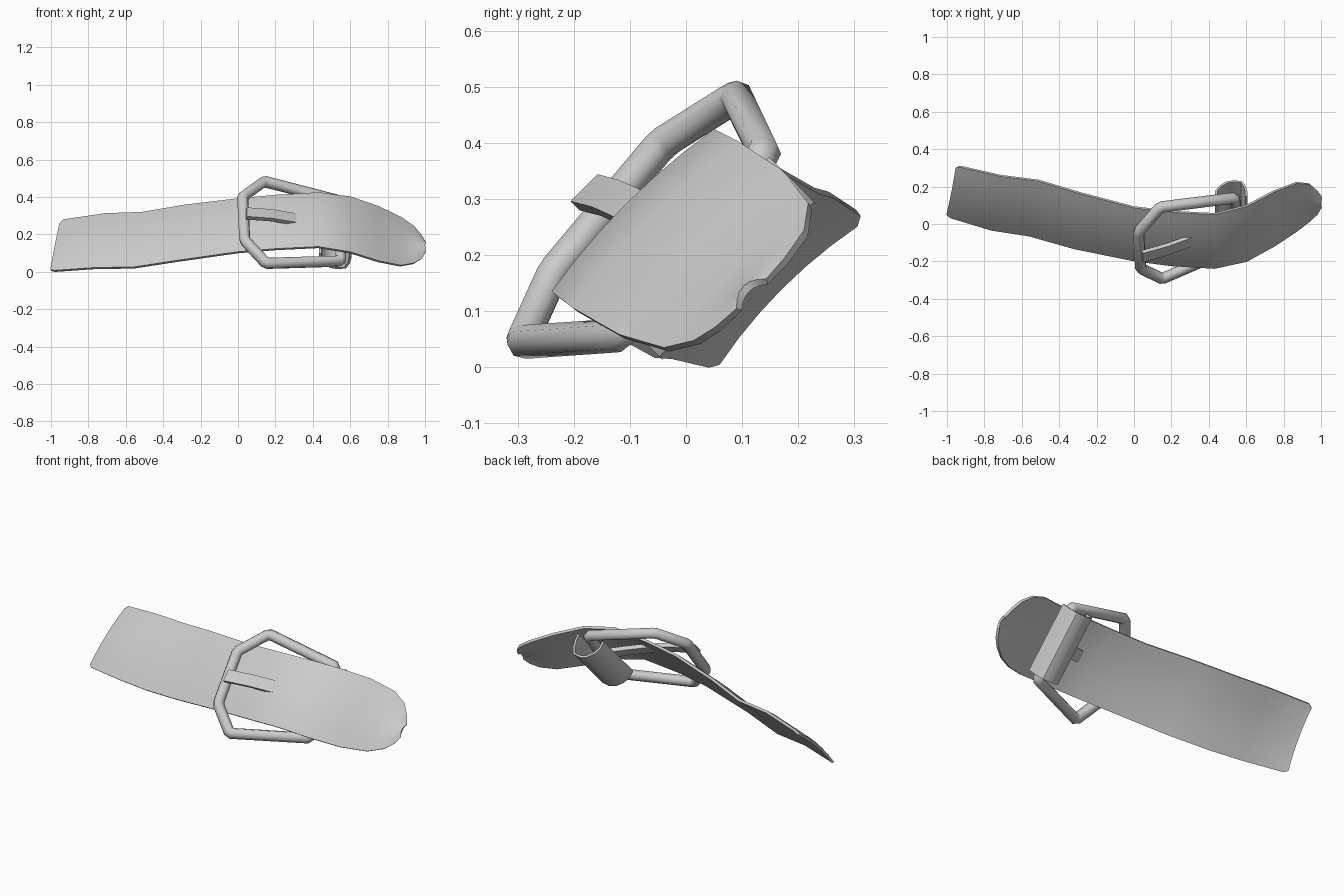
import bpy
import bmesh
import math
from mathutils import Vector

cube = bpy.data.objects.get("Cube")
if cube:
    bpy.data.objects.remove(cube, do_unlink=True)

grey = bpy.data.materials.new("plain grey")
grey.use_nodes = True
shade = (0.6, 0.6, 0.6, 1.0)
grey.diffuse_color = shade
grey.node_tree.nodes["Principled BSDF"].inputs["Base Color"].default_value = shade


def tilt(along, across, depth):
    """Strap coordinates (along, across, depth) to the leaning world frame."""
    lean = math.sqrt(0.5)
    return Vector((along, (across + depth) * lean, (across - depth) * lean))


def finish(obj, angle=40):
    """Turn modifiers and curves into a plain mesh, then shade it."""
    bpy.ops.object.select_all(action="DESELECT")
    obj.select_set(True)
    bpy.context.view_layer.objects.active = obj
    bpy.ops.object.convert(target="MESH")
    obj = bpy.context.view_layer.objects.active
    obj.data.materials.clear()
    obj.data.materials.append(grey)
    bpy.ops.object.shade_smooth_by_angle(angle=math.radians(angle))
    return obj


def sheet(name, stations, thickness, columns=6, skew=0.0, camber=0.0):
    """Thick band through stations of (along, low side, high side, depth)."""
    bm = bmesh.new()
    rows = []
    for along, low, high, depth in stations:
        row = []
        for i in range(columns + 1):
            t = i / columns
            shift = skew * t * min(1, max(0, -2 * along))
            bulge = camber * 4 * t * (1 - t)
            point = tilt(along + shift, low + (high - low) * t, depth - bulge)
            row.append(bm.verts.new(point))
        rows.append(row)
    for a, b in zip(rows, rows[1:]):
        for i in range(columns):
            bm.faces.new((a[i], b[i], b[i + 1], a[i + 1]))
    bmesh.ops.recalc_face_normals(bm, faces=bm.faces)
    mesh = bpy.data.meshes.new(name)
    bm.to_mesh(mesh)
    bm.free()
    obj = bpy.data.objects.new(name, mesh)
    bpy.context.collection.objects.link(obj)
    solid = obj.modifiers.new("thickness", "SOLIDIFY")
    solid.thickness = thickness
    solid.offset = 0
    return finish(obj)


def ring(name, corners, radius, cut=0.012):
    """Closed round bar through the corners, each corner slightly cut."""
    points = []
    corners = [Vector(c) for c in corners]
    for i, corner in enumerate(corners):
        for neighbour in (corners[i - 1], corners[(i + 1) % len(corners)]):
            points.append(corner + (neighbour - corner).normalized() * cut)
    curve = bpy.data.curves.new(name, "CURVE")
    curve.dimensions = "3D"
    curve.bevel_depth = radius
    curve.bevel_resolution = 2
    spline = curve.splines.new("POLY")
    spline.points.add(len(points) - 1)
    for target, point in zip(spline.points, points):
        target.co = (*point, 1)
    spline.use_cyclic_u = True
    obj = bpy.data.objects.new(name, curve)
    bpy.context.collection.objects.link(obj)
    return finish(obj, 60)


# Curved strap with a bowed cross-section and a rounded tip
sheet("strap", [
    (-1.0, 0.045, 0.395, 0.033),
    (-0.98, 0.028, 0.412, 0.023),
    (-0.76, -0.008, 0.40, -0.035),
    (-0.56, -0.028, 0.387, -0.058),
    (-0.32, -0.05, 0.367, -0.132),
    (0, -0.064, 0.338, -0.21),
    (0.2, -0.071, 0.334, -0.24),
    (0.43, -0.073, 0.335, -0.258),
    (0.6, -0.067, 0.35, -0.212),
    (0.75, -0.042, 0.369, -0.12),
    (0.87, -0.002, 0.36, -0.047),
    (0.94, 0.045, 0.32, -0.018),
    (0.98, 0.09, 0.26, -0.008),
    (1.0, 0.14, 0.21, -0.006),
], 0.014, skew=0.05, camber=0.017)

# Six-sided buckle frame
ring("buckle_frame", [
    (0.025, -0.042, 0.40),
    (0.14, 0.09, 0.483),
    (0.54, 0.14, 0.38),
    (0.55, -0.12, 0.057),
    (0.15, -0.293, 0.045),
    (0.036, -0.237, 0.168),
], 0.031)

# Band folded around the rear bar
sheet("rear_loop", [
    (along, -0.02, 0.37, depth) for along, depth in (
        (0.44, -0.16), (0.44, -0.12), (0.46, -0.085), (0.495, -0.055),
        (0.535, -0.045), (0.575, -0.052), (0.592, -0.085), (0.6, -0.125),
        (0.6, -0.16))
], 0.012, columns=2)

# Prong resting on the front bar and passing through the strap
sheet("prong", [
    (along, middle - 0.034, middle + 0.034, depth) for along, middle, depth in (
        (0.045, 0.098, -0.343), (0.18, 0.118, -0.309), (0.3, 0.135, -0.264),
        (0.42, 0.147, -0.21), (0.54, 0.163, -0.15))
], 0.024, columns=1)
